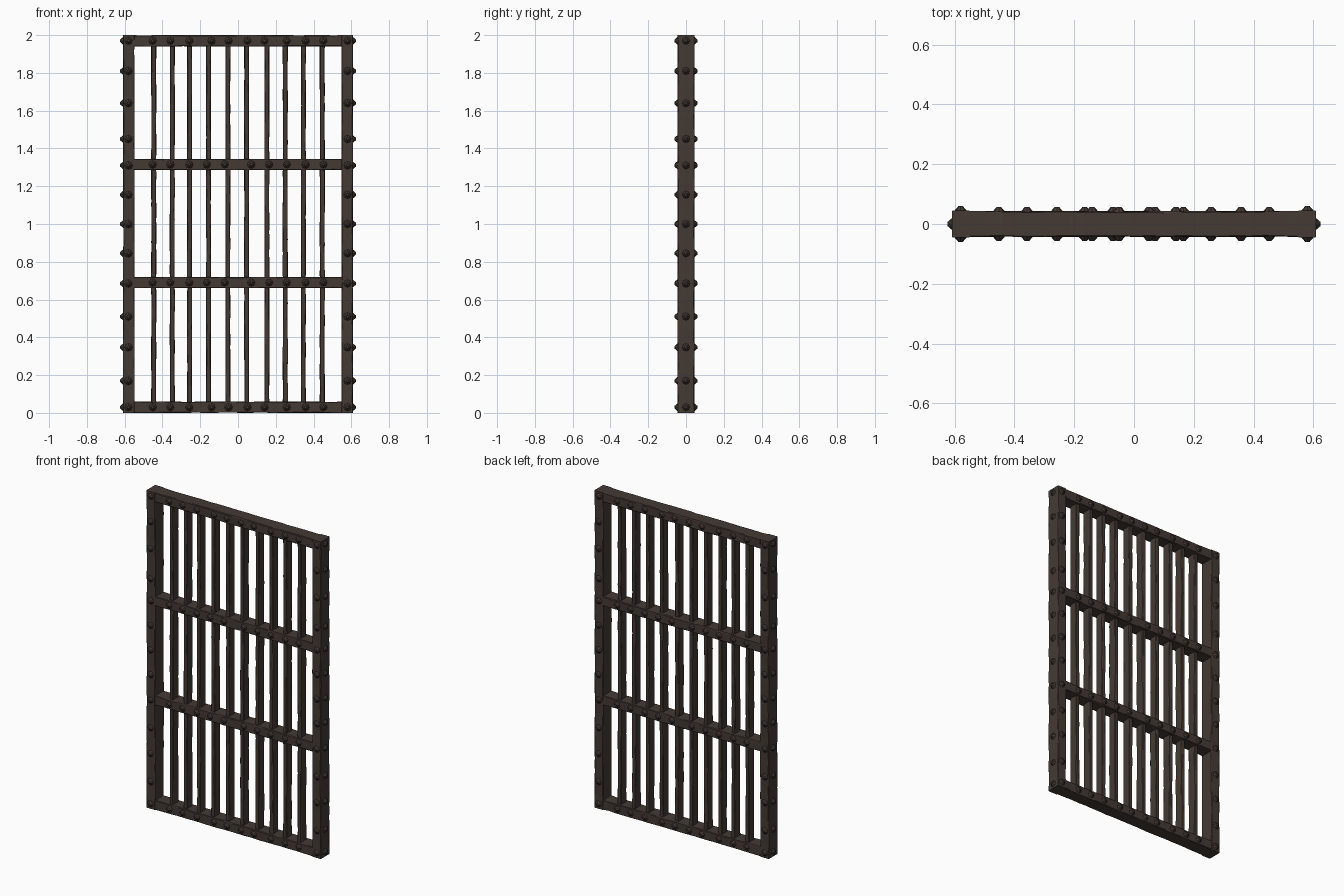
import bpy, bmesh, math, random
from mathutils import Vector, Matrix

if "Cube" in bpy.data.objects:
    bpy.data.objects.remove(bpy.data.objects["Cube"])

random.seed(7)

iron = bpy.data.materials.new("dark_rusty_iron")
iron.diffuse_color = (0.058, 0.042, 0.034, 1)
iron.use_nodes = True
iron.node_tree.nodes["Principled BSDF"].inputs["Base Color"].default_value = iron.diffuse_color


def finish(bm, name):
    bmesh.ops.recalc_face_normals(bm, faces=bm.faces)
    me = bpy.data.meshes.new(name)
    bm.to_mesh(me)
    bm.free()
    me.materials.append(iron)
    ob = bpy.data.objects.new(name, me)
    bpy.context.collection.objects.link(ob)
    return ob


def worn_beam(name, centre, half, axis, steps, wear):
    """Box beam with bevelled edges, cut along its length and nicked inward."""
    bm = bmesh.new()
    bmesh.ops.create_cube(bm, size=2)
    for v in bm.verts:
        v.co = Vector([v.co[i] * half[i] for i in range(3)])
    long_edges = [e for e in bm.edges
                  if abs((e.verts[0].co - e.verts[1].co)[axis]) > half[axis]]
    bmesh.ops.bevel(bm, geom=long_edges, offset=0.003, segments=1, affect='EDGES')
    direction = Vector([1 if i == axis else 0 for i in range(3)])
    for k in range(1, steps):
        p = half[axis] * (2 * (k + random.uniform(-.3, .3)) / steps - 1)
        bmesh.ops.bisect_plane(bm, geom=bm.verts[:] + bm.edges[:] + bm.faces[:],
                               plane_co=direction * p, plane_no=direction)
    for v in bm.verts:
        if abs(v.co[axis]) < half[axis] - 1e-4:
            for i in range(3):
                if i != axis:
                    v.co[i] -= math.copysign(random.random() ** 2 * wear, v.co[i])
        v.co += Vector(centre)
    return finish(bm, name)


def rivets(name, spots):
    """Faceted studs; each spot is (position, outward direction)."""
    bm = bmesh.new()
    for pos, out in spots:
        out = Vector(out)
        turn = out.to_track_quat('Z', 'Y').to_matrix().to_4x4()
        mat = Matrix.Translation(Vector(pos) + out * 0.005) @ turn
        bmesh.ops.create_cone(bm, cap_ends=True, segments=8, radius1=0.025,
                              radius2=0.007, depth=0.021, matrix=mat)
    return finish(bm, name)


DEPTH = 0.045
rail_z = [0.03, 0.69, 1.315, 1.97]
bar_x = [-.446, -.348, -.256, -.156, -.054, .046, .153, .25, .346, .446]
stud_z = [.03, .17, .347, .51, .685, .845, 1.0, 1.155, 1.31, 1.45, 1.64, 1.81, 1.97]

# side posts with studs on front, back and outer faces
for side, s in (("left", -1), ("right", 1)):
    worn_beam(side + "_post", (s * .578, 0, 1), (.031, DEPTH, 1), 2, 26, .003)
    spots = []
    for z in stud_z:
        spots += [((s * .58, -DEPTH, z), (0, -1, 0)),
                  ((s * .58, DEPTH, z), (0, 1, 0)),
                  ((s * .608, 0, z), (s, 0, 0))]
    rivets(side + "_post_studs", spots)

# horizontal rails with studs front and back
for n, z in enumerate(rail_z):
    worn_beam(f"rail_{n + 1}", (0, 0, z), (.555, DEPTH - .002, .03), 0, 20, .003)
    inner = .05 if n in (0, 3) else .07
    spots = []
    for x in (inner, .14 if n in (0, 3) else .165, .258, .358, .452):
        for s in (-1, 1):
            for f in (-1, 1):
                spots.append(((s * x, f * (DEPTH - .003), z), (0, f, 0)))
    rivets(f"rail_{n + 1}_studs", spots)

# upright flat bars
for n, x in enumerate(bar_x):
    worn_beam(f"upright_bar_{n + 1}", (x, 0, 1), (.0135, .028, .97), 2, 22, .003)
